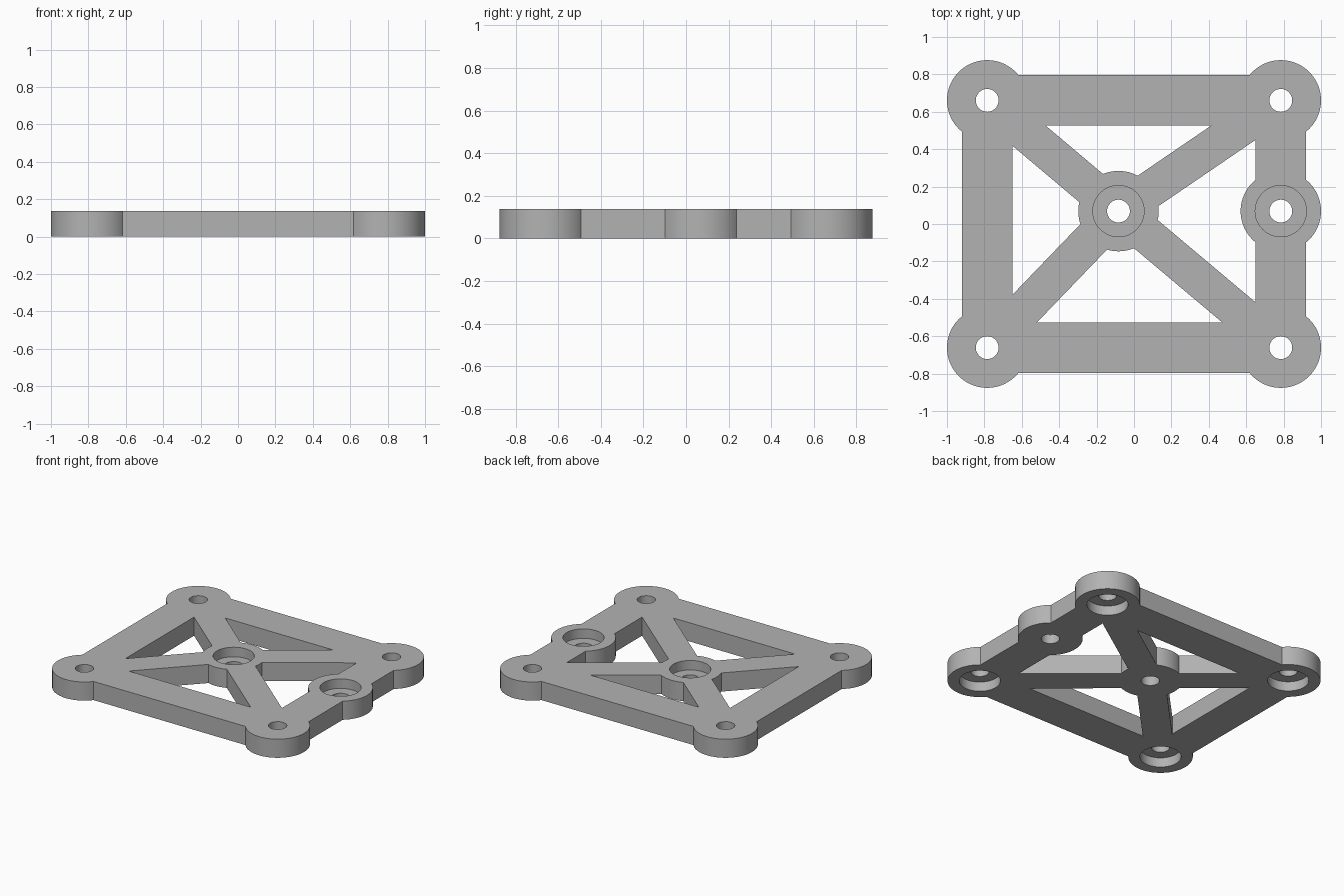
import bpy, math
from mathutils import Vector

if "Cube" in bpy.data.objects:
    bpy.data.objects.remove(bpy.data.objects["Cube"], do_unlink=True)

THICK, STEP = 0.137, 0.07          # plate thickness, counterbore depth
CX, CY = 0.785, 0.661              # corner positions
BOSS_R, BORE_R, HOLE_R = 0.215, 0.137, 0.061
HUB, SIDE = Vector((-0.083, 0.069)), Vector((CX, 0.069))
corners = [Vector((x * CX, y * CY)) for x, y in ((-1, -1), (1, -1), (1, 1), (-1, 1))]

grey = bpy.data.materials.new("plain grey")
grey.use_nodes = True
grey.diffuse_color = (0.45, 0.45, 0.45, 1)
grey.node_tree.nodes["Principled BSDF"].inputs["Base Color"].default_value = (0.45, 0.45, 0.45, 1)


def disc(name, centre, radius, z0, z1, sides=72):
    bpy.ops.mesh.primitive_cylinder_add(vertices=sides, radius=radius, depth=z1 - z0,
                                        location=(centre.x, centre.y, (z0 + z1) / 2))
    bpy.context.object.name = name
    return bpy.context.object


def bar(name, a, b, width, z0, z1):
    mid, d = (a + b) / 2, b - a
    bpy.ops.mesh.primitive_cube_add(size=1, location=(mid.x, mid.y, (z0 + z1) / 2),
                                    rotation=(0, 0, math.atan2(d.y, d.x)))
    obj = bpy.context.object
    obj.name = name
    obj.scale = (d.length, width, z1 - z0)
    bpy.ops.object.transform_apply(location=False, rotation=False, scale=True)
    return obj


def combine(target, other, operation):
    bpy.context.view_layer.update()
    mod = target.modifiers.new("join", "BOOLEAN")
    mod.operation, mod.solver, mod.object = operation, "EXACT", other
    bpy.context.view_layer.objects.active = target
    bpy.ops.object.modifier_apply(modifier=mod.name)
    bpy.data.objects.remove(other, do_unlink=True)


# Overlong pieces of staggered height, trimmed to the plate thickness afterwards
pieces = []


def reach():
    extra = 0.3 + 0.02 * len(pieces)
    return -extra, THICK + extra


# Outer frame and the four diagonal arms
for i, c in enumerate(corners):
    pieces.append(bar("frame_bar", c, corners[(i + 1) % 4], 0.269, *reach()))
for c in corners:
    pieces.append(bar("diagonal_arm", HUB, c, 0.197, *reach()))

# Round bosses at the corners, the hub and the side
for c in corners + [HUB, SIDE]:
    pieces.append(disc("boss", c, BOSS_R, *reach()))

plate = pieces[0]
plate.name = "mounting_plate"
for piece in pieces[1:]:
    combine(plate, piece, "UNION")
combine(plate, bar("trim_slab", Vector((-2, 0)), Vector((2, 0)), 4, 0, THICK), "INTERSECT")

# Corner holes are counterbored from below, hub and side holes from above
for c in corners:
    combine(plate, disc("bore", c, BORE_R, -0.1, STEP), "DIFFERENCE")
for c in (HUB, SIDE):
    combine(plate, disc("bore", c, BORE_R, THICK - STEP, THICK + 0.1), "DIFFERENCE")
for c in corners + [HUB, SIDE]:
    combine(plate, disc("hole", c, HOLE_R, -0.2, THICK + 0.2, 48), "DIFFERENCE")

plate.data.materials.clear()
plate.data.materials.append(grey)
bpy.ops.object.select_all(action="DESELECT")
plate.select_set(True)
bpy.context.view_layer.objects.active = plate
bpy.ops.object.transform_apply(location=True, rotation=True, scale=True)
bpy.ops.object.shade_smooth_by_angle(angle=math.radians(25))
